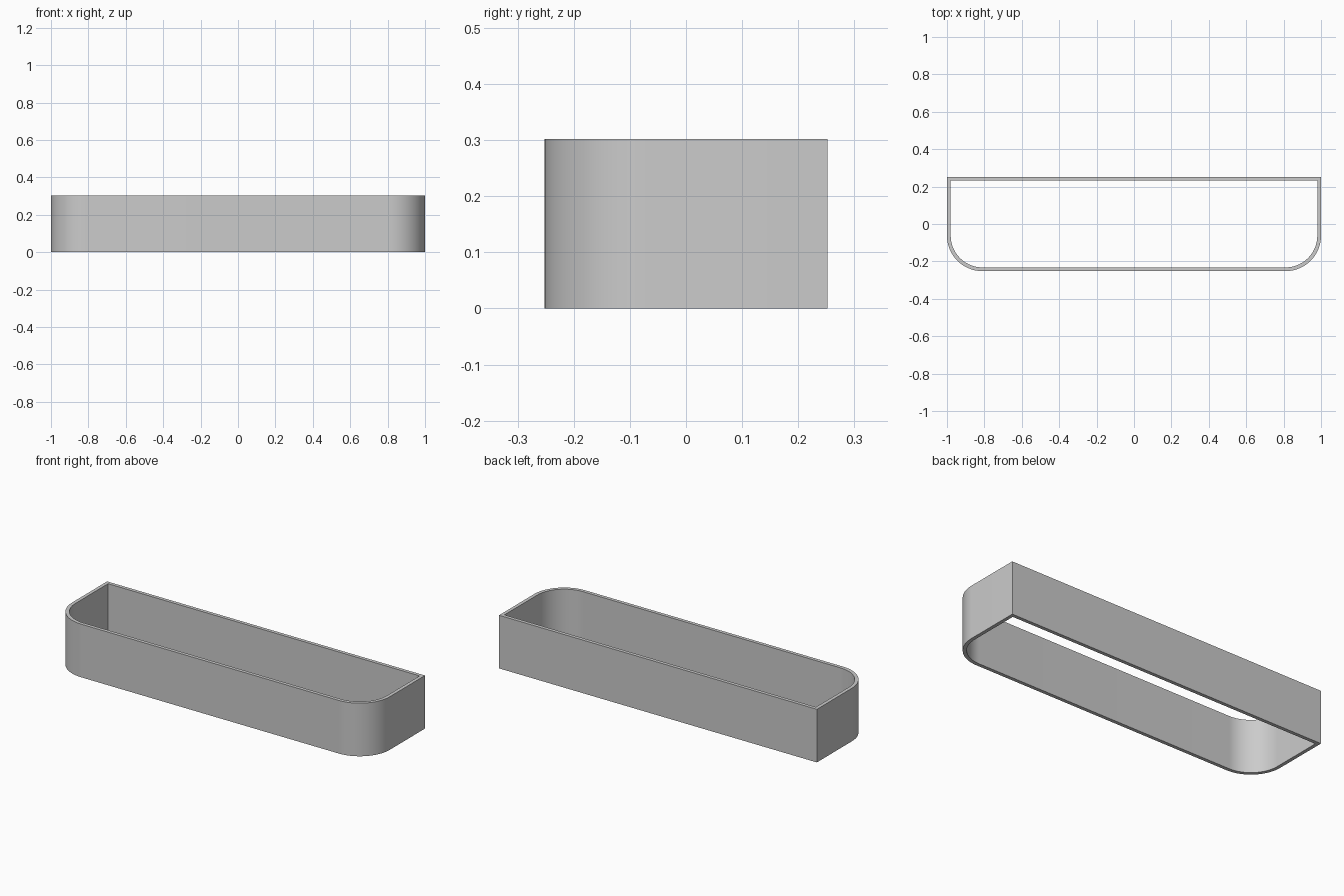
import bpy, bmesh
from math import sin, cos, pi

if "Cube" in bpy.data.objects:
    bpy.data.objects.remove(bpy.data.objects["Cube"])

W, D, H = 1.0, 0.252, 0.302   # half width, half depth, height
R, T, N = 0.19, 0.02, 24      # front corner radius, wall thickness, arc segments


def outline(inset):
    """Tray outline: square back corners, rounded front corners."""
    w, d, r = W - inset, D - inset, R - inset
    cx, cy = W - R, -D + R
    right = [(w, d)] + [(cx + r * cos(a), cy - r * sin(a))
                        for a in (pi / 2 * i / N for i in range(N + 1))]
    return right + [(-x, y) for x, y in reversed(right)]


# Open wall ring: four loops bridged into a closed wall
bm = bmesh.new()
loops = [[bm.verts.new((x, y, z)) for x, y in outline(i)]
         for i, z in ((0, 0), (0, H), (T, H), (T, 0))]
n = len(loops[0])
for k in range(4):
    a, b = loops[k], loops[(k + 1) % 4]
    for i in range(n):
        j = (i + 1) % n
        bm.faces.new((a[i], a[j], b[j], b[i]))
bmesh.ops.recalc_face_normals(bm, faces=bm.faces)
mesh = bpy.data.meshes.new("tray_wall")
bm.to_mesh(mesh)
bm.free()
wall = bpy.data.objects.new("tray_wall", mesh)
bpy.context.collection.objects.link(wall)

# Smooth corners, sharp rims
bpy.context.view_layer.objects.active = wall
wall.select_set(True)
bpy.ops.object.shade_smooth_by_angle(angle=pi / 6)
